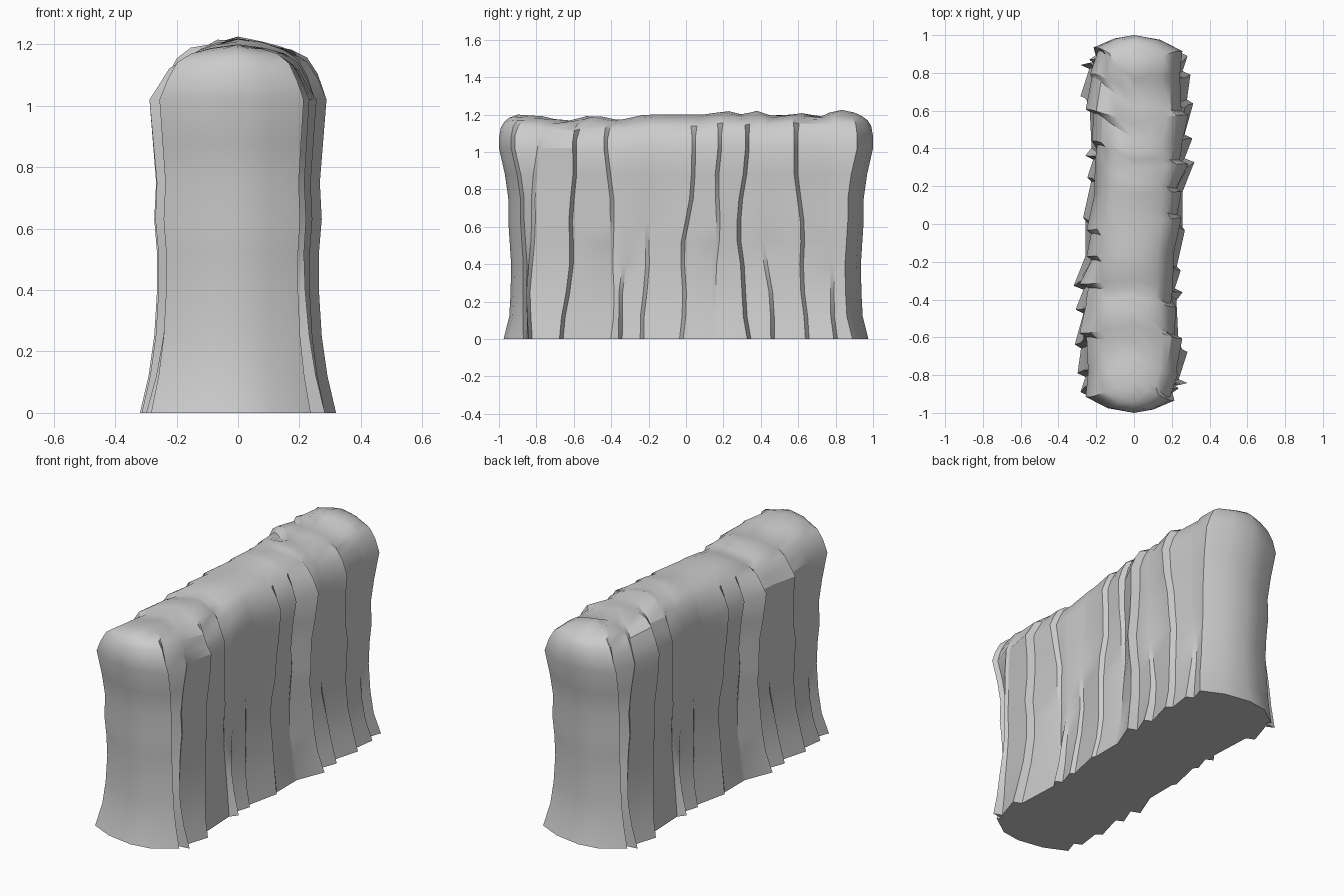
import bpy, bmesh, math

cube = bpy.data.objects.get("Cube")
if cube:
    bpy.data.objects.remove(cube, do_unlink=True)


def lerp(table, t):
    """Piecewise linear lookup in (position, value) pairs."""
    if t <= table[0][0]:
        return table[0][1]
    for (a, va), (b, vb) in zip(table, table[1:]):
        if t <= b:
            return va + (vb - va) * (t - a) / (b - a)
    return table[-1][1]


# Vertical shaping: wall bulge, end bulge and ridge line
BULGE = [(0, 1.03), (.12, .94), (.25, .88), (.4, .85), (.52, .85), (.63, .88), (.75, .86), (1.02, .93)]
END = [(0, .975), (.14, .94), (.4, .935), (.63, .95), (.8, .95), (1.02, 1)]
RIDGE = [(-1, 1.19), (-.9, 1.2), (-.75, 1.19), (-.65, 1.16), (-.5, 1.2), (-.36, 1.17),
         (-.22, 1.2), (.1, 1.2), (.22, 1.22), (.3, 1.2), (.38, 1.22), (.5, 1.18),
         (.58, 1.22), (.7, 1.18), (.81, 1.23), (.95, 1.2), (1, 1.2)]

# Cracks on one side: y at foot, middle, top; ridge x, valley x; depth at foot, middle, top
CRACKS = [
    (-.87, -.91, -.93, .23, .205, 1, 1, 1),
    (-.85, -.84, -.80, .275, .23, 1, .3, .2),
    (-.67, -.62, -.61, .275, .23, 1, 1, 1),
    (-.42, -.40, -.43, .24, .21, 0, .4, 1),
    (-.37, -.33, -.34, .25, .21, 1, .1, 0),
    (-.24, -.22, -.18, .24, .22, 1, .6, 0),
    (-.03, -.02, .04, .27, .245, .5, 1, 1),
    (.14, .15, .17, .27, .24, 0, .3, 1),
    (.33, .27, .31, .31, .26, 1, 1, 1),
    (.46, .41, .41, .30, .26, 1, .2, 0),
    (.63, .61, .58, .31, .27, .8, .8, 1),
    (.79, .76, .76, .29, .25, 1, 0, 0),
]


def side_outline(z):
    """Half of the plan outline at height z, from the front tip to before the back tip."""
    bulge, end = lerp(BULGE, z), lerp(END, z)
    pts = [(0, -end), (.11 * bulge, -end + .018)]
    for i, (yb, ym, yt, ridge, valley, db, dm, dt) in enumerate(CRACKS):
        y = lerp([(0, yb), (.5, ym), (1, yt)], z)
        depth = lerp([(0, db), (.5, dm), (1, dt)], z)
        y += .009 * math.sin(z * 11 + i * 2)
        if i == 0:
            y = max(y, -end + .065)
        rest = valley + .3 * (ridge - valley)
        pts.append(((rest + (ridge - rest) * depth) * bulge, y))
        pts.append(((rest + (valley - rest) * depth) * bulge, y + .02))
    # Back corner
    pts += [(.275 * bulge, end - .085), (.15 * bulge, end - .025)]
    return pts


def ring(z):
    """Full outline: one side plus the same side turned half way round."""
    half = side_outline(z)
    return half + [(-x, -y) for x, y in half]


bm = bmesh.new()
rings = []
for z in (0, .12, .25, .4, .52, .63, .75, .88, 1.02):
    rings.append([bm.verts.new((x, y, z)) for x, y in ring(z)])

# Rounded crown drawn in to the ridge, where both sides meet at shared points
shoulder = ring(1.02)
count = len(shoulder)
for width, length, drop, meet in ((.9, 1, .115, 0), (.78, .99, .06, .15),
                                  (.6, .97, .03, .4), (.35, .945, .012, .7), (0, .9, 0, 1)):
    row = []
    for i, (x, y) in enumerate(shoulder):
        opposite = shoulder[-i % count][1]
        y = (y + (opposite - y) * meet / 2) * length
        row.append(bm.verts.new((x * width, y, lerp(RIDGE, y) - drop)))
    rings.append(row)

for low, high in zip(rings, rings[1:]):
    for i in range(count):
        j = (i + 1) % count
        bm.faces.new((low[i], low[j], high[j], high[i]))
bm.faces.new(rings[0][::-1])
bmesh.ops.remove_doubles(bm, verts=bm.verts, dist=.002)
bmesh.ops.recalc_face_normals(bm, faces=bm.faces)

mesh = bpy.data.meshes.new("rock_wall")
bm.to_mesh(mesh)
bm.free()
wall = bpy.data.objects.new("rock_wall", mesh)
bpy.context.collection.objects.link(wall)

# Stone colour
stone = bpy.data.materials.new("pale_grey_stone")
stone.use_nodes = True
color = (.6, .6, .6, 1)
stone.diffuse_color = color
stone.node_tree.nodes["Principled BSDF"].inputs["Base Color"].default_value = color
mesh.materials.append(stone)

bpy.ops.object.select_all(action='DESELECT')
wall.select_set(True)
bpy.context.view_layer.objects.active = wall
bpy.ops.object.shade_smooth_by_angle(angle=math.radians(30))
